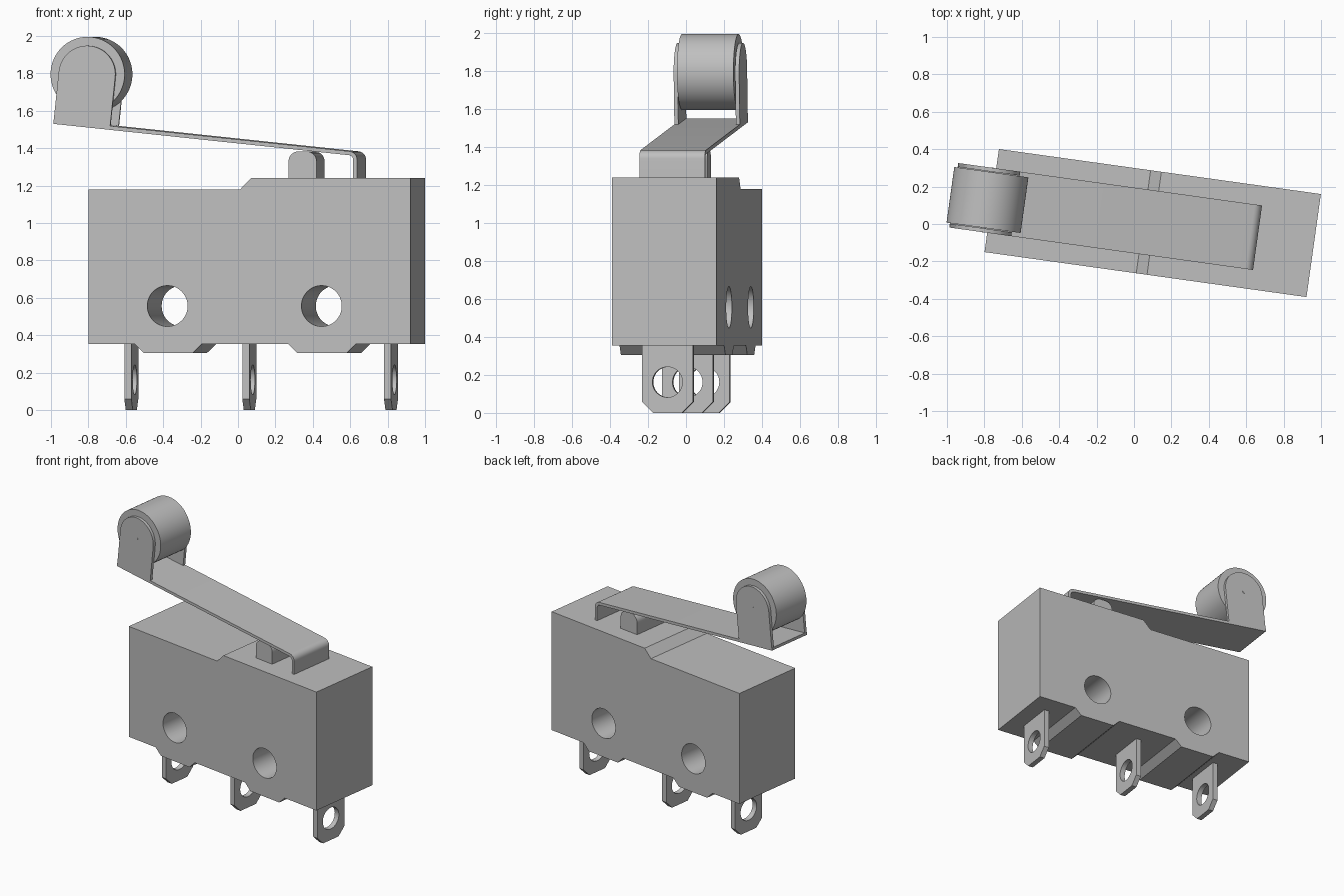
import bpy, bmesh, math
from mathutils import Matrix, Vector

if "Cube" in bpy.data.objects:
    bpy.data.objects.remove(bpy.data.objects["Cube"])

grey = bpy.data.materials.new("plain grey")
grey.use_nodes = True
grey.diffuse_color = (0.52, 0.52, 0.52, 1)
grey.node_tree.nodes["Principled BSDF"].inputs["Base Color"].default_value = grey.diffuse_color

# The whole switch stands turned slightly about z
PLACE = Matrix.Translation((0.1, 0.005, 0)) @ Matrix.Rotation(math.radians(-7.95), 4, "Z")


def rounded(points, steps=8):
    """Replace each (x, z, radius) corner with an arc."""
    out = []
    for i, (x, z, r) in enumerate(points):
        p = Vector((x, z))
        if not r:
            out.append(p)
            continue
        a = (Vector(points[i - 1][:2]) - p).normalized()
        b = (Vector(points[(i + 1) % len(points)][:2]) - p).normalized()
        half = a.angle(b) / 2
        centre = p + (a + b).normalized() * r / math.sin(half)
        start = p + a * r / math.tan(half) - centre
        sweep = start.angle_signed(p + b * r / math.tan(half) - centre)
        for k in range(steps + 1):
            out.append(centre + Matrix.Rotation(-sweep * k / steps, 2) @ start)
    return out


def extrude(name, outline, low, high, along="y"):
    """Extrude a 2D outline along y, or along x with the outline in y and z."""
    bm = bmesh.new()
    place = (lambda p, d: (p[0], d, p[1])) if along == "y" else (lambda p, d: (d, p[0], p[1]))
    face = bm.faces.new([bm.verts.new(place(p, low)) for p in outline])
    new = bmesh.ops.extrude_face_region(bm, geom=[face])["geom"]
    shift = Vector(place((0, 0), high - low))
    bmesh.ops.translate(bm, vec=shift, verts=[v for v in new if isinstance(v, bmesh.types.BMVert)])
    bmesh.ops.recalc_face_normals(bm, faces=bm.faces)
    mesh = bpy.data.meshes.new(name)
    bm.to_mesh(mesh)
    bm.free()
    mesh.materials.append(grey)
    obj = bpy.data.objects.new(name, mesh)
    bpy.context.collection.objects.link(obj)
    obj.matrix_world = PLACE
    return obj


def circle(x, z, r, n=48):
    return [(x + r * math.cos(t * math.tau / n), z + r * math.sin(t * math.tau / n)) for t in range(n)]


def cut(obj, cutter):
    mod = obj.modifiers.new("hole", "BOOLEAN")
    mod.operation, mod.solver, mod.object = "DIFFERENCE", "EXACT", cutter
    bpy.context.view_layer.update()
    bpy.context.view_layer.objects.active = obj
    bpy.ops.object.modifier_apply(modifier=mod.name)
    bpy.data.objects.remove(cutter)


def smooth(obj):
    bpy.ops.object.select_all(action="DESELECT")
    obj.select_set(True)
    bpy.context.view_layer.objects.active = obj
    bpy.ops.object.shade_smooth_by_angle(angle=math.radians(30))


parts = []

# Case: stepped top, two shallow feet, two mounting holes
END, BASE, FOOT, DEPTH = 0.869, 0.354, 0.305, 0.278
outline = [(-END, 1.18), (-END, BASE)]
for left, right in ((-0.62, -0.257), (0.208, 0.575)):
    outline += [(left, BASE), (left + 0.05, FOOT), (right - 0.05, FOOT), (right, BASE)]
outline += [(END, BASE), (END, 1.24), (0.008, 1.24), (-0.05, 1.18)]
case = extrude("case", outline, -DEPTH, DEPTH)
for x in (-0.443, 0.389):
    cut(case, extrude("hole_cutter", circle(x, 0.556, 0.109), -0.5, 0.5))
parts.append(case)

# Terminals: chamfered blades with an eyelet
W, C = 0.135, 0.058
blade = [(-W, 0.37), (-W, C), (C - W, 0), (W - C, 0), (W, C), (W, 0.37)]
for name, x in (("left", -0.677), ("middle", -0.04), ("right", 0.725)):
    if name == "left":
        name = "far"
    terminal = extrude(name + "_terminal", blade, x - 0.019, x + 0.019, "x")
    cut(terminal, extrude("eyelet_cutter", circle(0, 0.162, 0.08), x - 0.1, x + 0.1, "x"))
    parts.append(terminal)

# Plunger with a rounded top
parts.append(extrude("plunger", rounded([(0.193, 1.2, 0), (0.193, 1.383, 0.055),
                                         (0.345, 1.383, 0.055), (0.345, 1.2, 0)]), -0.155, 0.155))

# Lever: sloping strip bent down into the case
TIP, HEEL, HALF, T = -1.074, 0.566, 0.174, 0.021
SLOPE = 0.105


def under(x):
    return 1.53 - SLOPE * (x - TIP)


parts.append(extrude("lever", rounded([
    (TIP, under(TIP), 0), (HEEL - T, under(HEEL - T), 0.025), (HEEL - T, 1.22, 0),
    (HEEL, 1.22, 0), (HEEL, under(HEEL) + T, 0.045), (TIP, under(TIP) + T, 0)]), -HALF, HALF))

# Bracket cheeks standing square to the lever, with a round top
AX, AZ, R = -0.892, 1.795, 0.153
tilt = math.atan(SLOPE)
across = Vector((math.cos(tilt), -math.sin(tilt)))
up = Vector((math.sin(tilt), math.cos(tilt)))
axle = Vector((AX, AZ))
drop = (AZ - under(AX)) * math.cos(tilt)
cheek = [axle - across * R - up * drop, axle + across * R - up * drop]
cheek += [axle + across * R * math.cos(a) + up * R * math.sin(a)
          for a in (math.pi * k / 24 for k in range(25))]
for name, low in (("front_cheek", -HALF), ("back_cheek", HALF - T)):
    parts.append(extrude(name, cheek, low, low + T))

# Roller and its pin
parts.append(extrude("roller", circle(AX, AZ, 0.2, 64), -0.15, 0.15))
parts.append(extrude("roller_pin", circle(AX, AZ, 0.011, 16), -HALF - 0.001, HALF + 0.001))

for part in parts:
    smooth(part)
